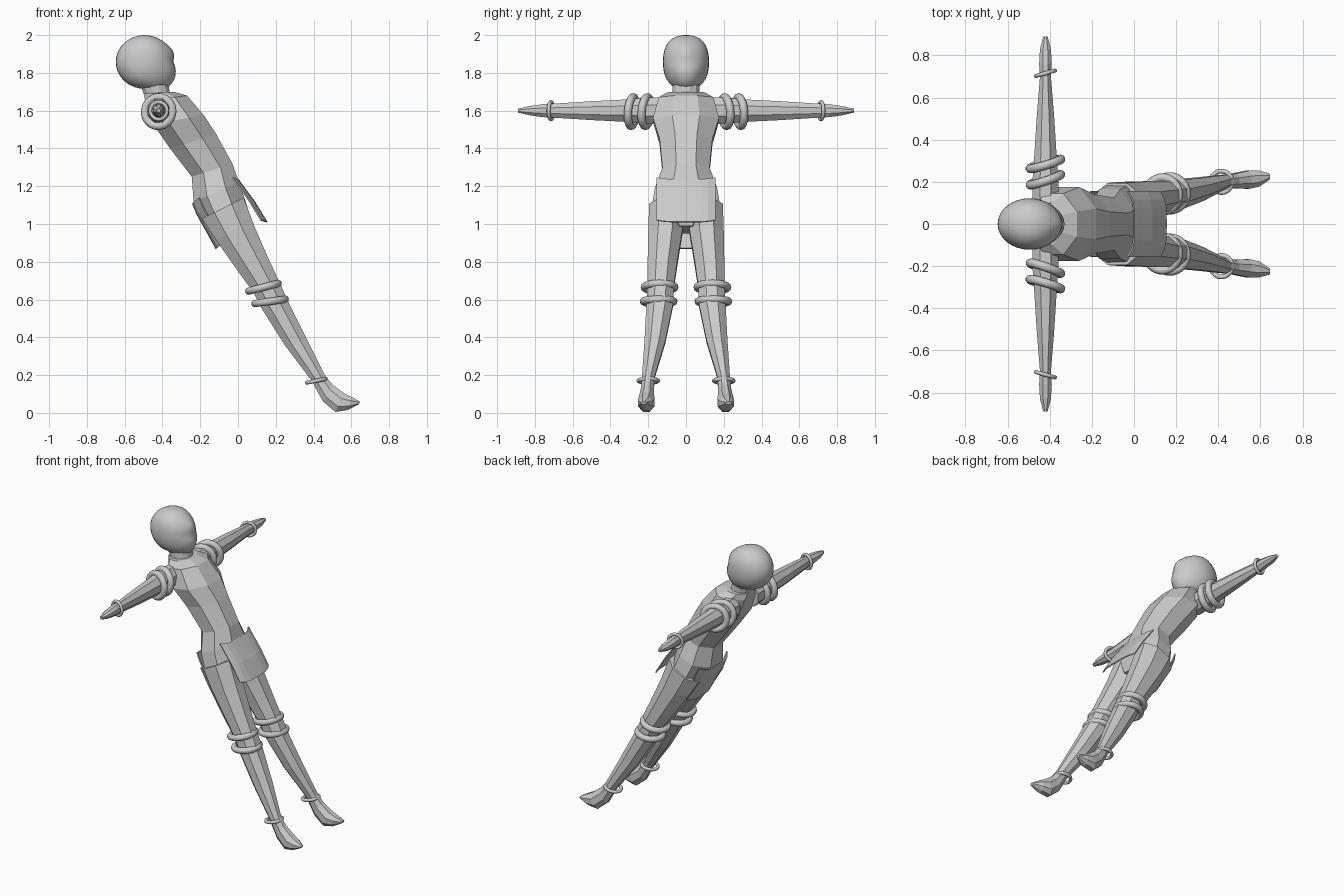
import bpy, bmesh, math
from mathutils import Vector

cube = bpy.data.objects.get("Cube")
if cube:
    bpy.data.objects.remove(cube, do_unlink=True)

grey = bpy.data.materials.new("light grey")
grey.use_nodes = True
COLOUR = (0.6, 0.6, 0.6, 1)
grey.diffuse_color = COLOUR
grey.node_tree.nodes["Principled BSDF"].inputs["Base Color"].default_value = COLOUR


def finish(name, bm):
    bmesh.ops.recalc_face_normals(bm, faces=bm.faces)
    mesh = bpy.data.meshes.new(name)
    bm.to_mesh(mesh)
    bm.free()
    mesh.materials.append(grey)
    ob = bpy.data.objects.new(name, mesh)
    bpy.context.collection.objects.link(ob)
    return ob


def loft(name, sections, sides=8, mirror=False):
    """Skin sections given as (centre, half axis, half axis)."""
    bm = bmesh.new()
    rings = []
    grow = 1 / math.cos(math.pi / sides)
    for c, a, b in sections:
        ring = []
        for i in range(sides):
            t = (i + 0.5) * math.tau / sides
            ring.append(bm.verts.new(c + (a * math.cos(t) + b * math.sin(t)) * grow))
        rings.append(ring)
    for lo, hi in zip(rings, rings[1:]):
        for i in range(sides):
            j = (i + 1) % sides
            bm.faces.new((lo[i], lo[j], hi[j], hi[i]))
    bm.faces.new(rings[0])
    bm.faces.new(rings[-1])
    ob = finish(name, bm)
    if mirror:
        mod = ob.modifiers.new("mirror", "MIRROR")
        mod.use_axis = (False, True, False)
    return ob


def slab(xb, zb, xf, zf, y, w):
    """Section from a back point to a front point with half width w."""
    back, front = Vector((xb, y, zb)), Vector((xf, y, zf))
    return (back + front) / 2, (front - back) / 2, Vector((0, w, 0))


def ring(name, centre, normal, major, minor):
    for side, label in ((1, "left"), (-1, "right")):
        n = Vector((normal[0], normal[1] * side, normal[2]))
        bpy.ops.mesh.primitive_torus_add(
            location=(centre[0], centre[1] * side, centre[2]),
            rotation=n.to_track_quat('Z', 'Y').to_euler(),
            major_radius=major, minor_radius=minor,
            major_segments=32, minor_segments=10)
        ob = bpy.context.object
        ob.name = label + "_" + name
        ob.data.materials.append(grey)
        bpy.ops.object.shade_smooth()


def cloth(name, rows, width, bend_x, bend_z):
    """Thin hanging panel, curved across its width."""
    bm = bmesh.new()
    grid = []
    for x, z in rows:
        line = []
        for i in range(9):
            s = i / 4 - 1
            line.append(bm.verts.new((x + bend_x * s ** 4, width * s, z + bend_z * s ** 4)))
        grid.append(line)
    for a, b in zip(grid, grid[1:]):
        for i in range(8):
            bm.faces.new((a[i], a[i + 1], b[i + 1], b[i]))
    ob = finish(name, bm)
    mod = ob.modifiers.new("thickness", "SOLIDIFY")
    mod.thickness = 0.008
    mod.offset = 0


# Torso, from neck base down to crotch
loft("torso", [slab(xb, zb, xf, zf, 0, w) for xb, zb, xf, zf, w in (
    (-.50, 1.69, -.34, 1.70, .10),
    (-.49, 1.65, -.27, 1.68, .145),
    (-.45, 1.53, -.18, 1.575, .175),
    (-.36, 1.40, -.115, 1.475, .14),
    (-.245, 1.25, -.03, 1.32, .125),
    (-.235, 1.12, .005, 1.22, .165),
    (-.19, 1.03, .05, 1.09, .185),
    (-.12, .95, .05, .99, .08))])

# Neck
loft("neck", [slab(-.49, 1.66, -.36, 1.69, 0, .072),
              slab(-.53, 1.78, -.38, 1.80, 0, .07)], 12)

# Head: rounded, with a fuller jaw at the lower front
bm = bmesh.new()
bmesh.ops.create_uvsphere(bm, u_segments=32, v_segments=20, radius=1)
for v in bm.verts:
    x, y, z = v.co
    jaw = 1 + 0.5 * max(x, 0) * max(-z, 0)
    brow = 0.012 * math.exp(-((z - .4) ** 2 + y * y) * 14) if x > 0 else 0
    boxy = 1 + 0.25 * (y * z) ** 2
    v.co = (-.495 + .152 * x * jaw + brow, .122 * y * boxy, 1.858 + .142 * z * jaw * boxy)
head = finish("head", bm)
bpy.context.view_layer.objects.active = head
head.select_set(True)
bpy.ops.object.shade_smooth_by_angle(angle=math.radians(30))

# Arms, stretched sideways from shoulder to fingertip
loft("arms", [(Vector((-.42, y, 1.6)), Vector((hx, 0, 0)), Vector((0, 0, hz)))
              for y, hx, hz in (
    (.10, .06, .07), (.20, .062, .07), (.34, .052, .058), (.50, .042, .05),
    (.70, .026, .037), (.76, .03, .034), (.83, .026, .024), (.89, .01, .01))],
    mirror=True)

# Legs with feet
loft("legs", [slab(*row) for row in (
    (-.19, 1.03, .03, 1.14, .10, .095),
    (-.12, .92, .09, .98, .11, .09),
    (0, .75, .16, .82, .125, .078),
    (.08, .64, .225, .68, .135, .07),
    (.13, .545, .27, .58, .14, .07),
    (.25, .355, .365, .39, .165, .055),
    (.39, .17, .46, .20, .20, .033),
    (.45, .06, .50, .15, .205, .035),
    (.515, .005, .56, .105, .21, .043),
    (.58, .015, .60, .085, .215, .038),
    (.64, .045, .645, .06, .225, .015))], mirror=True)

# Front and back cloth panels at the hips
cloth("front_cloth", ((0, 1.235), (.04, 1.18), (.085, 1.12), (.152, 1.01)), .155, -.03, .01)
cloth("back_cloth", ((-.24, 1.11), (-.215, 1.05), (-.17, .97), (-.115, .87)), .155, .035, .03)

# Bands on upper arms, wrists, knees and ankles
ring("inner_arm_band", (-.42, .21, 1.595), (-.34, 1, .08), .077, .021)
ring("outer_arm_band", (-.42, .285, 1.595), (-.3, 1, .08), .077, .021)
ring("wrist_band", (-.42, .715, 1.6), (-.28, 1, 0), .046, .01)
ring("upper_knee_band", (.135, .14, .665), (-.26, 0, 1), .08, .02)
ring("lower_knee_band", (.17, .145, .59), (-.14, 0, 1), .08, .02)
ring("ankle_band", (.415, .20, .17), (-.2, 0, 1), .051, .011)
